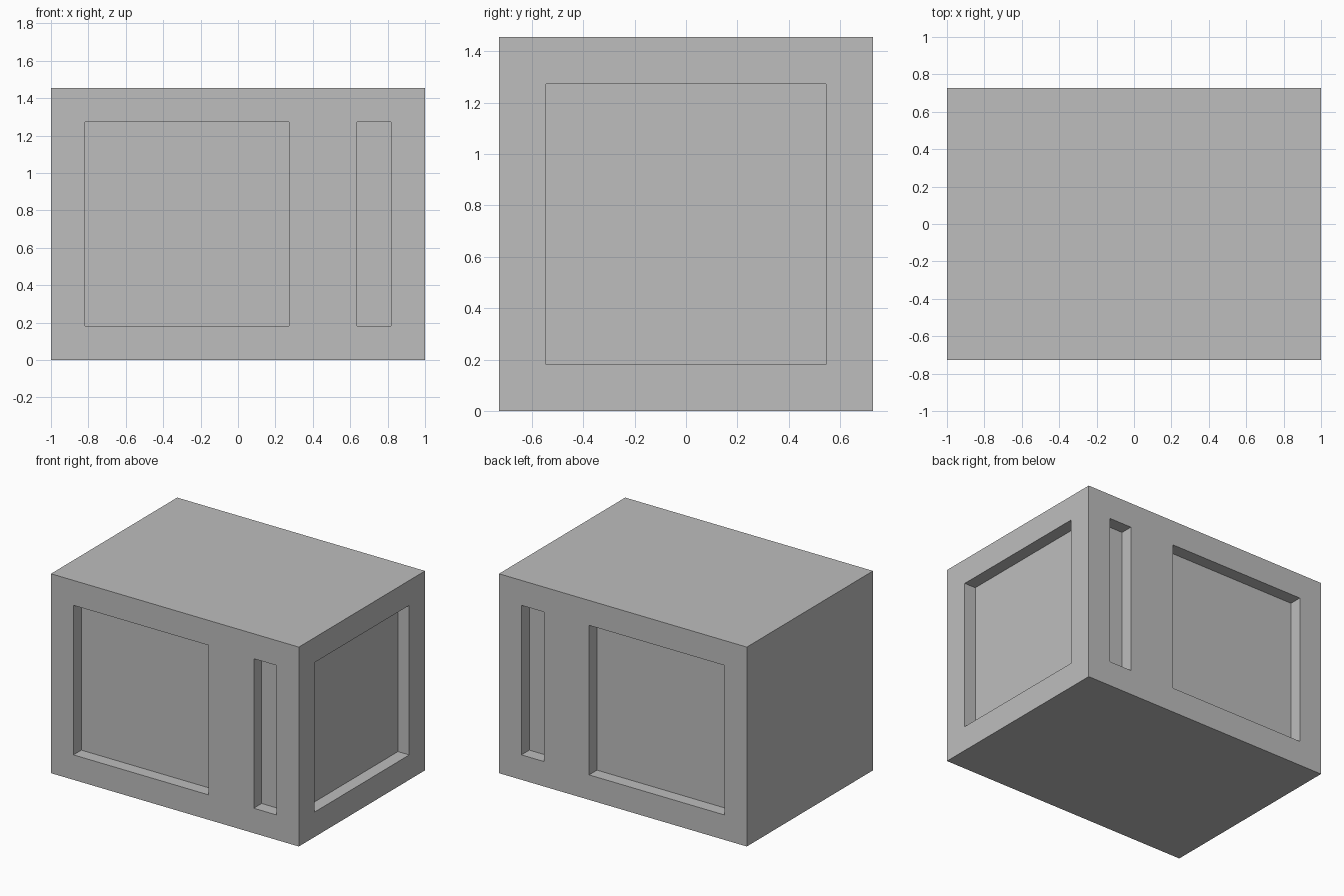
import bpy
from mathutils import Vector

cube = bpy.data.objects.get("Cube")
if cube:
    bpy.data.objects.remove(cube, do_unlink=True)

U = 1 / 11                      # module: the box is 22 x 16 x 16 modules
GREY = (0.515, 0.515, 0.515, 1)

grey = bpy.data.materials.new("mid_grey")
grey.use_nodes = True
grey.diffuse_color = GREY
grey.node_tree.nodes["Principled BSDF"].inputs["Base Color"].default_value = GREY


def box(name, low, high):
    """Axis-aligned box between two corners, given in modules."""
    low, high = Vector(low) * U, Vector(high) * U
    bpy.ops.mesh.primitive_cube_add(size=1, location=(low + high) / 2)
    obj = bpy.context.object
    obj.name = name
    obj.scale = high - low
    bpy.ops.object.transform_apply(location=False, rotation=False, scale=True)
    obj.data.materials.append(grey)
    return obj


# Solid body
body = box("cabinet_body", (-11, -8, 0), (11, 8, 16))

# Recess cutters, one module deep: wide and narrow on front and back, one on the left end
cutters = [box("left_end_recess", (10, -6, 2), (12, 6, 14))]
for side, y0, y1 in (("front", -9, -7), ("back", 7, 9)):
    cutters.append(box(side + "_wide_recess", (-9, y0, 2), (3, y1, 14)))
    cutters.append(box(side + "_narrow_recess", (7, y0, 2), (9, y1, 14)))

for cutter in cutters:
    cutter.hide_render = True
    mod = body.modifiers.new(cutter.name, 'BOOLEAN')
    mod.operation = 'DIFFERENCE'
    mod.solver = 'EXACT'
    mod.object = cutter

# Bake the recesses into the body and drop the helpers
bpy.context.view_layer.update()
graph = bpy.context.evaluated_depsgraph_get()
carved = bpy.data.meshes.new_from_object(body.evaluated_get(graph))
body.modifiers.clear()
body.data = carved
carved.materials.clear()
carved.materials.append(grey)
for cutter in cutters:
    bpy.data.objects.remove(cutter, do_unlink=True)
